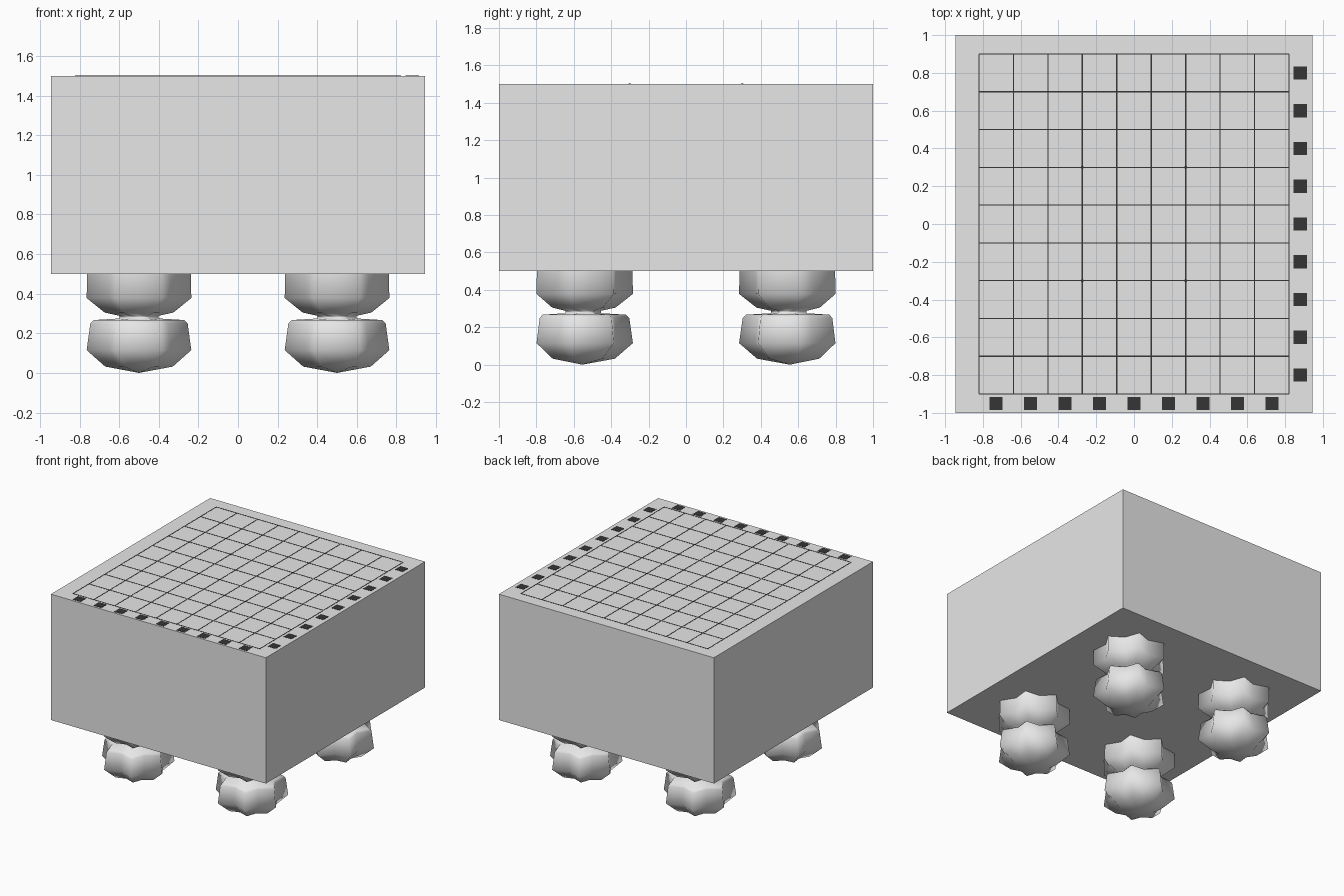
import bpy, bmesh, math

if "Cube" in bpy.data.objects:
    bpy.data.objects.remove(bpy.data.objects["Cube"])


def material(name, value):
    m = bpy.data.materials.new(name)
    m.diffuse_color = (value, value, value, 1)
    m.use_nodes = True
    m.node_tree.nodes["Principled BSDF"].inputs["Base Color"].default_value = m.diffuse_color
    return m


pale = material("pale wood", 0.8)
ink = material("dark ink", 0.035)

TOP = 1.5
STEP_X, STEP_Y = 0.1825, 0.2      # cell size of the playing grid


def finish(bm, name, mat):
    bmesh.ops.recalc_face_normals(bm, faces=bm.faces)
    mesh = bpy.data.meshes.new(name)
    bm.to_mesh(mesh)
    bm.free()
    mesh.materials.append(mat)
    ob = bpy.data.objects.new(name, mesh)
    bpy.context.collection.objects.link(ob)
    return ob


def add_box(bm, cx, cy, cz, sx, sy, sz):
    verts = bmesh.ops.create_cube(bm, size=1)["verts"]
    for v in verts:
        v.co = (cx + v.co.x * sx, cy + v.co.y * sy, cz + v.co.z * sz)


# Board block
bm = bmesh.new()
add_box(bm, 0, 0, 1.0, 1.89, 2.0, 1.0)
finish(bm, "board_block", pale)

# Grid lines, ten each way
bm = bmesh.new()
for i in range(10):
    add_box(bm, (i - 4.5) * STEP_X, 0, TOP, 0.006, 9 * STEP_Y, 0.003)
    add_box(bm, 0, (i - 4.5) * STEP_Y, TOP, 9 * STEP_X, 0.006, 0.003)
finish(bm, "grid_lines", ink)

# Four small dots on the grid
bm = bmesh.new()
for sx in (-1, 1):
    for sy in (-1, 1):
        add_box(bm, sx * 1.5 * STEP_X, sy * 1.5 * STEP_Y, TOP, 0.014, 0.014, 0.004)
finish(bm, "grid_dots", ink)

# Square markers along the right and front edges
bm = bmesh.new()
for i in range(-4, 5):
    add_box(bm, 0.88, i * STEP_Y, TOP, 0.07, 0.07, 0.003)
    add_box(bm, i * STEP_X, -0.95, TOP, 0.07, 0.07, 0.003)
finish(bm, "edge_markers", ink)

# Seven-lobed legs: two stacked bulbs (radius at lobe tip, height)
PROFILE = [(0.175, 0.032), (0.271, 0.115), (0.252, 0.25), (0.235, 0.267),
           (0.10, 0.275), (0.10, 0.288), (0.178, 0.305), (0.271, 0.378),
           (0.269, 0.505)]
LOBES = 7


def leg(name, cx, cy):
    bm = bmesh.new()
    inward = -math.copysign(1, cy)
    rings = []
    for r, z in PROFILE:
        ring = []
        for k in range(LOBES * 2):
            a = math.pi * k / LOBES
            rr = r * (1 if k % 2 == 0 else 0.75)
            ring.append(bm.verts.new((cx + rr * math.sin(a),
                                      cy + inward * rr * math.cos(a), z)))
        rings.append(ring)
    n = LOBES * 2
    tip = bm.verts.new((cx, cy, 0))
    for k in range(n):
        bm.faces.new((tip, rings[0][k], rings[0][(k + 1) % n]))
        for lo, hi in zip(rings, rings[1:]):
            bm.faces.new((lo[k], lo[(k + 1) % n], hi[(k + 1) % n], hi[k]))
    bm.faces.new(rings[-1])
    for f in bm.faces:
        f.smooth = len(f.verts) < 5
    finish(bm, name, pale)


for side, x in (("left", -0.5), ("right", 0.5)):
    for end, y in (("front", -0.555), ("back", 0.555)):
        leg(f"{end}_{side}_leg", x, y)
